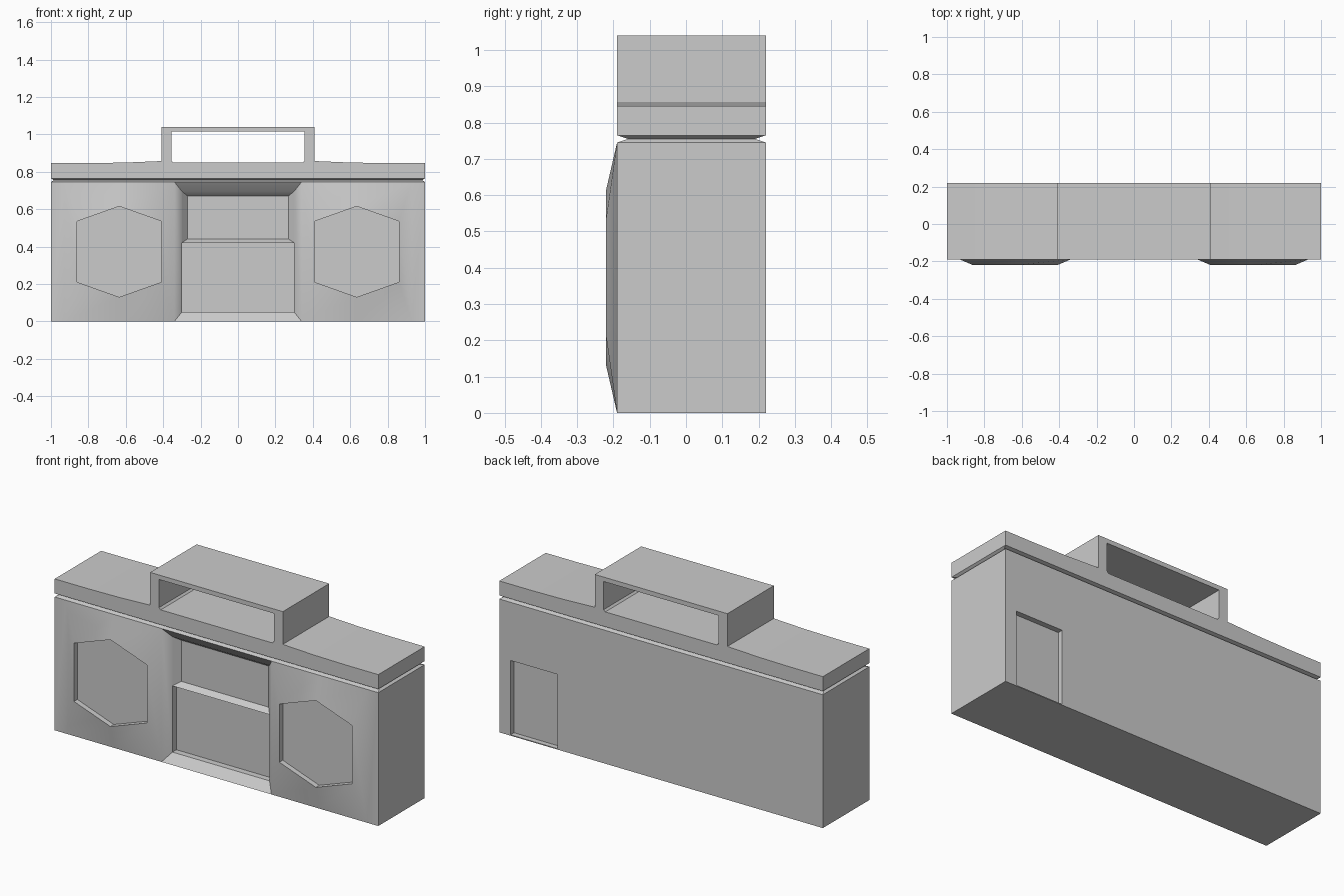
import bpy, bmesh

if "Cube" in bpy.data.objects:
    bpy.data.objects.remove(bpy.data.objects["Cube"])

FRONT, BACK = -0.19, 0.22
SEAM = 0.745          # top of the main case
LID = 0.765           # underside of the lid


def skin(bm, rings, cap=True):
    """Join matching rings with quads (counter-clockwise = facing viewer)."""
    loops = [[bm.verts.new(p) for p in r] for r in rings]
    for a, b in zip(loops, loops[1:]):
        n = len(a)
        for i in range(n):
            j = (i + 1) % n
            bm.faces.new((a[i], a[j], b[j], b[i]))
    if cap:
        bm.faces.new(loops[-1])


def rect(x0, x1, z0, z1, y):
    return [(x0, y, z0), (x1, y, z0), (x1, y, z1), (x0, y, z1)]


def level(z, dx=0.0, dy=0.0):
    x, f, b = 1 - dx, FRONT + dy, BACK - dy
    return [(-x, f, z), (x, f, z), (x, b, z), (-x, b, z)]


def finish(bm, name):
    bmesh.ops.remove_doubles(bm, verts=bm.verts, dist=1e-5)
    me = bpy.data.meshes.new(name)
    bm.to_mesh(me)
    bm.free()
    ob = bpy.data.objects.new(name, me)
    bpy.context.collection.objects.link(ob)
    return ob


def smooth(ob):
    bpy.ops.object.select_all(action='DESELECT')
    ob.select_set(True)
    bpy.context.view_layer.objects.active = ob
    bpy.ops.object.shade_smooth_by_angle(angle=0.52)


# Main case
bm = bmesh.new()
skin(bm, [level(0)[::-1]])                                        # underside
skin(bm, [[(1, FRONT, 0), (1, BACK, 0), (1, BACK, SEAM), (1, FRONT, SEAM)]])
skin(bm, [[(-1, BACK, 0), (-1, FRONT, 0), (-1, FRONT, SEAM), (-1, BACK, SEAM)]])
skin(bm, [level(SEAM), level(0.755, 0.015, 0.03), level(LID)], cap=False)  # groove

# Speaker panels: rectangle rising to a hexagonal rim, then a sunken hexagon
panel = [(-0.635, 0), (-0.34, 0), (-0.34, SEAM), (-0.635, SEAM), (-0.93, SEAM), (-0.93, 0)]
hexagon = [(-0.635, 0.13), (-0.41, 0.21), (-0.41, 0.535), (-0.635, 0.615), (-0.86, 0.535), (-0.86, 0.21)]
for s in (1, -1):
    rings = [[(s * x, y, z) for x, z in shape][::s]
             for shape, y in ((panel, FRONT), (hexagon, -0.22), (hexagon, -0.19))]
    skin(bm, rings)
    skin(bm, [rect(-1, -0.93, 0, SEAM, FRONT) if s == 1 else rect(0.93, 1, 0, SEAM, FRONT)])

# Centre bay: bevelled frame, sunken lower door and tapered upper window
skin(bm, [rect(-0.34, 0.34, 0, SEAM, FRONT), rect(-0.30, 0.30, 0.05, 0.695, -0.15)], cap=False)
skin(bm, [rect(-0.30, 0.30, 0.05, 0.42, -0.15), rect(-0.30, 0.30, 0.05, 0.42, -0.115)])
skin(bm, [rect(-0.30, 0.30, 0.42, 0.695, -0.15), rect(-0.27, 0.27, 0.44, 0.67, -0.115)])

# Back wall with sunken battery cover
skin(bm, [r[::-1] for r in (rect(-1, 1, 0, SEAM, BACK),
                            rect(0.64, 0.93, 0.005, 0.42, BACK),
                            rect(0.64, 0.93, 0.005, 0.42, BACK - 0.03))])
smooth(finish(bm, "case"))

# Lid and carrying handle: half profile, extruded in depth and mirrored
half = [(0, LID), (1, LID), (1, 0.846), (0.8, 0.846), (0.6, 0.849), (0.41, 0.857), (0.41, 1.04), (0, 1.04),
        (0, 1.015), (0.355, 1.015), (0.355, 0.858), (0.345, 0.848), (0, 0.848)]
bm = bmesh.new()
f = [bm.verts.new((x, FRONT, z)) for x, z in half]
b = [bm.verts.new((x, BACK, z)) for x, z in half]
bm.faces.new(f)
bm.faces.new(b[::-1])
for i in range(1, len(half) - 1):
    if half[i][0] or half[i + 1][0]:
        bm.faces.new((f[i + 1], f[i], b[i], b[i + 1]))
lid = finish(bm, "lid_and_handle")
mirror = lid.modifiers.new("mirror", 'MIRROR')
mirror.use_clip = True
smooth(lid)
